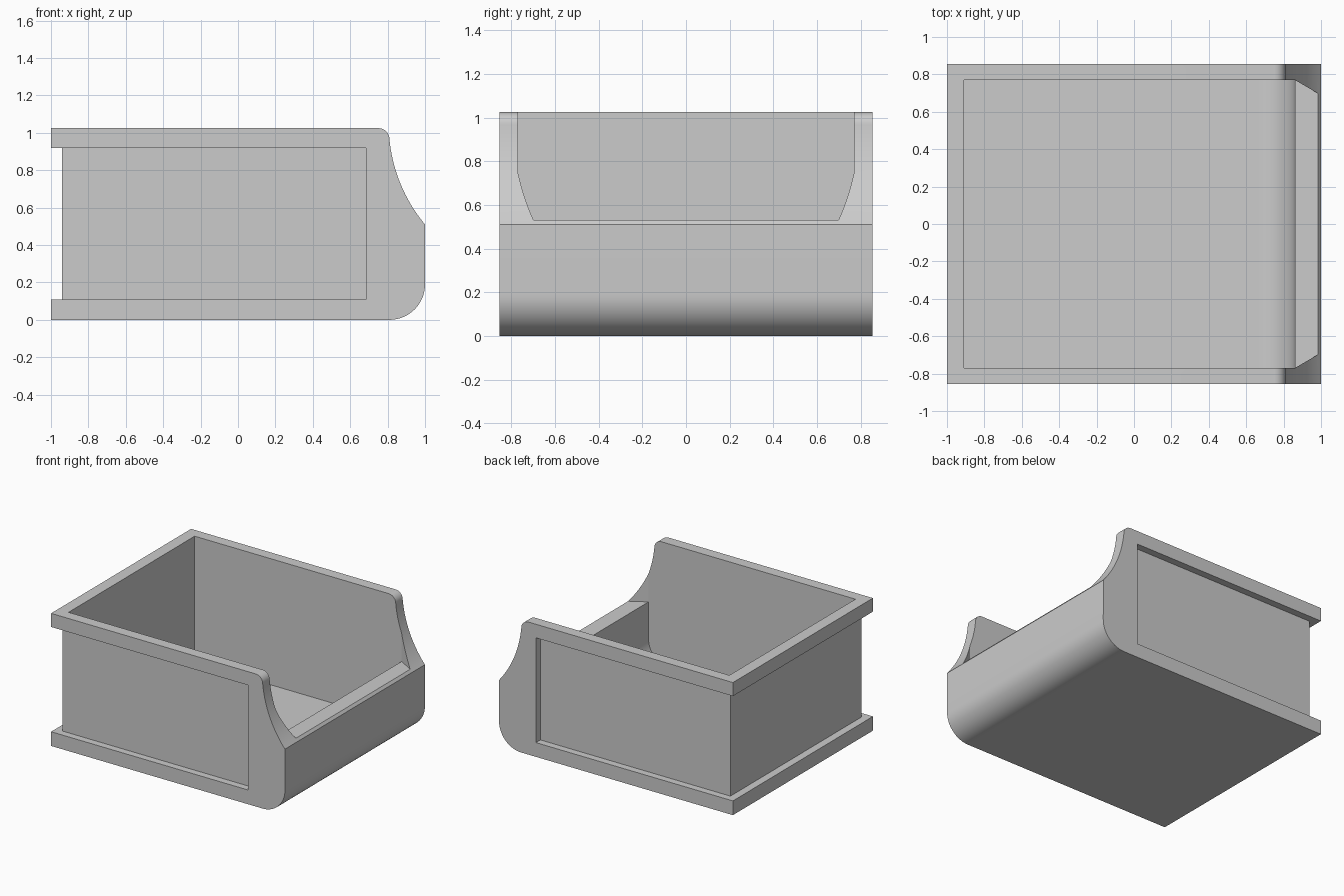
import bpy, bmesh
from math import cos, sin, radians, atan2

if "Cube" in bpy.data.objects:
    bpy.data.objects.remove(bpy.data.objects["Cube"])


def arc(cx, cz, r, a0, a1, n):
    """Points on an arc, angles in degrees."""
    return [(cx + r * cos(radians(a0 + (a1 - a0) * i / n)),
             cz + r * sin(radians(a0 + (a1 - a0) * i / n))) for i in range(n + 1)]


def prism(name, pts, lo, hi, axis):
    """Extrude a 2D profile along 'y' (profile in xz) or 'z' (profile in xy)."""
    bm = bmesh.new()
    def place(p, t):
        return (p[0], t, p[1]) if axis == 'y' else (p[0], p[1], t)
    face = bm.faces.new([bm.verts.new(place(p, lo)) for p in pts])
    ext = bmesh.ops.extrude_face_region(bm, geom=[face])
    move = (0, hi - lo, 0) if axis == 'y' else (0, 0, hi - lo)
    bmesh.ops.translate(bm, vec=move,
                        verts=[v for v in ext['geom'] if isinstance(v, bmesh.types.BMVert)])
    bmesh.ops.recalc_face_normals(bm, faces=bm.faces)
    me = bpy.data.meshes.new(name)
    bm.to_mesh(me)
    bm.free()
    ob = bpy.data.objects.new(name, me)
    bpy.context.collection.objects.link(ob)
    return ob


# outer body: rounded bottom front, scooped front edge, rounded rim end
W, H = 0.855, 1.025
cx, cz, r = 1.641, 1.045, 0.835
a_low = atan2(0.51 - cz, 1.0 - cx) * 180 / 3.14159265 + 360
a_top = atan2(0.965 - cz, 0.81 - cx) * 180 / 3.14159265 + 360
outline = [(-1, 0)] + arc(0.81, 0.19, 0.19, -90, 0, 14)
outline += arc(cx, cz, r, a_low, a_top, 18)
outline += arc(0.75, 0.965, 0.06, 0, 90, 8)[1:] + [(-1, H)]
body = prism("storage_bin", [(x, min(z, H)) for x, z in outline], -W, W, 'y')

# main cavity with a rounded floor-to-front transition
FLOOR = 0.05
cavity = prism("cavity_cutter", [(-0.91, FLOOR)] + arc(0.66, FLOOR + 0.2, 0.2, -90, 0, 14)
               + [(0.86, 1.3), (-0.91, 1.3)], -0.77, 0.77, 'y')

# flat sill pocket with angled cheeks at the front opening
sill = prism("sill_cutter", [(0.76, -0.70), (0.86, -0.77), (1.02, -0.677),
                             (1.02, 0.677), (0.86, 0.77), (0.76, 0.70)], 0.53, 1.25, 'z')

# U-shaped recess around the sides and back
recess = prism("recess_cutter", [(0.685, -0.80), (0.685, -1.1), (-1.2, -1.1), (-1.2, 1.1),
                                 (0.685, 1.1), (0.685, 0.80), (-0.94, 0.80), (-0.94, -0.80)],
               0.11, 0.92, 'z')

bpy.context.view_layer.objects.active = body
body.select_set(True)
for cutter in (cavity, sill, recess):
    cutter.hide_render = True
    mod = body.modifiers.new(cutter.name, 'BOOLEAN')
    mod.operation = 'DIFFERENCE'
    mod.solver = 'EXACT'
    mod.object = cutter
    bpy.ops.object.modifier_apply(modifier=mod.name)
    bpy.data.objects.remove(cutter)

for ob in bpy.context.selected_objects:
    ob.select_set(ob == body)
bpy.ops.object.shade_smooth_by_angle(angle=radians(30))
